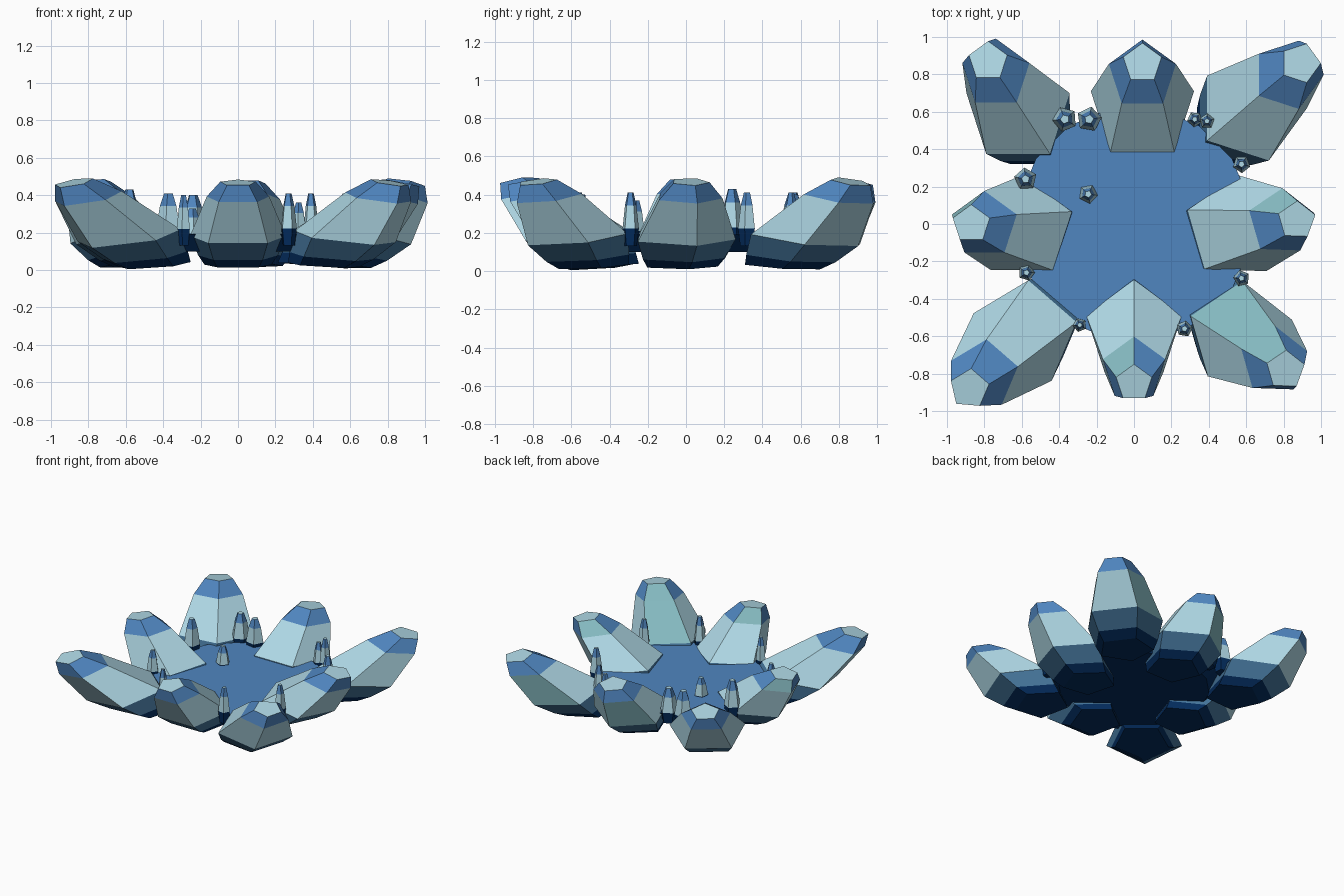
import bpy
import bmesh
from math import cos, sin, radians
from mathutils import Vector

cube = bpy.data.objects.get("Cube")
if cube:
    bpy.data.objects.remove(cube, do_unlink=True)


def material(name, rgb):
    mat = bpy.data.materials.new(name)
    mat.use_nodes = True
    mat.diffuse_color = (*rgb, 1)
    mat.node_tree.nodes["Principled BSDF"].inputs["Base Color"].default_value = (*rgb, 1)
    return mat


PALE, TEAL, BLUE, SLATE, DEEP = range(5)
MATERIALS = [
    material("pale_ice", (0.43, 0.69, 0.79)),
    material("teal_ice", (0.23, 0.48, 0.52)),
    material("clear_blue", (0.08, 0.24, 0.53)),
    material("slate_blue", (0.06, 0.18, 0.33)),
    material("deep_blue", (0.001, 0.025, 0.11)),
]


def loft(name, rings, band_colours, end_colours):
    """Stack rings of points into a closed solid; colours go by band."""
    bm = bmesh.new()
    loops = [[bm.verts.new(p) for p in ring] for ring in rings]
    sides = len(loops[0])
    for band, (low, high) in enumerate(zip(loops, loops[1:])):
        for i in range(sides):
            j = (i + 1) % sides
            face = bm.faces.new((low[i], low[j], high[j], high[i]))
            face.material_index = band_colours(band, i)
    bm.faces.new(loops[0][::-1]).material_index = end_colours[0]
    bm.faces.new(loops[-1]).material_index = end_colours[1]
    bm.normal_update()
    mesh = bpy.data.meshes.new(name)
    bm.to_mesh(mesh)
    bm.free()
    for mat in MATERIALS:
        mesh.materials.append(mat)
    obj = bpy.data.objects.new(name, mesh)
    bpy.context.collection.objects.link(obj)
    return obj


def polygon(centre, z, radius, sides, phase, lean=Vector((0, 0))):
    points = []
    for i in range(sides):
        a = radians(phase + 360 * i / sides)
        offset = Vector((cos(a), sin(a))) * radius
        points.append((centre.x + offset.x, centre.y + offset.y, z - offset.dot(lean)))
    return points


# Crystal profile: slide from foot to tip, height, share of radius, share of lean
PROFILE = [(-0.48, 0.025, 0.7, 0.5), (-0.3, 0.072, 0.83, 0.7), (0, 0.172, 1, 0.9),
           (0.74, 0.385, 0.65, 1.1), (1, 0.467, 0.37, 1.2)]
BANDS = [DEEP, SLATE, PALE, BLUE]


def crystal(name, foot, tip, radius, phase=90, teal_bands=()):
    foot, tip = Vector(foot), Vector(tip)
    lean = (tip - foot) * 0.5
    rings = [polygon(foot.lerp(tip, t), z, radius * share, 5, phase, lean * tilt)
             for t, z, share, tilt in PROFILE]

    def colour(band, side):
        return TEAL if side == 0 and band in teal_bands else BANDS[band]

    return loft(name, rings, colour, (DEEP, PALE))


# Large crystals around the rim
crystal("front_crystal", (0, -0.57), (0, -0.85), 0.27, 90, (3,))
crystal("back_crystal", (0.045, 0.62), (0.045, 0.86), 0.29, 90, (2,))
crystal("right_crystal", (-0.6, -0.02), (-0.87, 0), 0.28, 90, (3,))
crystal("left_crystal", (0.55, -0.02), (0.87, 0.02), 0.28, 88, (3,))
crystal("front_right_crystal", (-0.59, -0.59), (-0.88, -0.88), 0.29, 85)
crystal("front_left_crystal", (0.57, -0.59), (0.81, -0.78), 0.285, 88, (2, 3))
crystal("back_right_crystal", (-0.62, 0.61), (-0.78, 0.87), 0.29, 90)
crystal("back_left_crystal", (0.63, 0.62), (0.89, 0.86), 0.295, 72, (2,))

# Flat base plate joining the crystals
CENTRE = Vector((0, 0))
loft("base_plate",
     [polygon(CENTRE, 0.1, 0.55, 16, 11.25), polygon(CENTRE, 0.192, 0.63, 16, 11.25)],
     lambda band, side: DEEP, (DEEP, BLUE))

# Small upright crystals: x, y, radius, top height
SHARDS = [
    (-0.37, 0.56, 0.068, 0.41), (-0.24, 0.56, 0.068, 0.4),
    (0.325, 0.56, 0.042, 0.36), (0.39, 0.55, 0.042, 0.41),
    (0.575, 0.32, 0.048, 0.41), (-0.58, 0.24, 0.062, 0.43),
    (-0.245, 0.16, 0.052, 0.33), (0.575, -0.29, 0.045, 0.41),
    (-0.575, -0.26, 0.045, 0.37), (-0.29, -0.54, 0.038, 0.4),
    (0.27, -0.56, 0.045, 0.41),
]
SHARD_BANDS = [DEEP, PALE, BLUE]
for n, (x, y, radius, top) in enumerate(SHARDS, 1):
    spot, base = Vector((x, y)), 0.13
    rings = [polygon(spot, base + (top - base) * t, radius * share, 5, 40 * n)
             for t, share in [(0, 0.75), (0.33, 1), (0.76, 0.7), (1, 0.36)]]
    loft(f"small_crystal_{n}", rings, lambda band, side: SHARD_BANDS[band], (DEEP, PALE))
